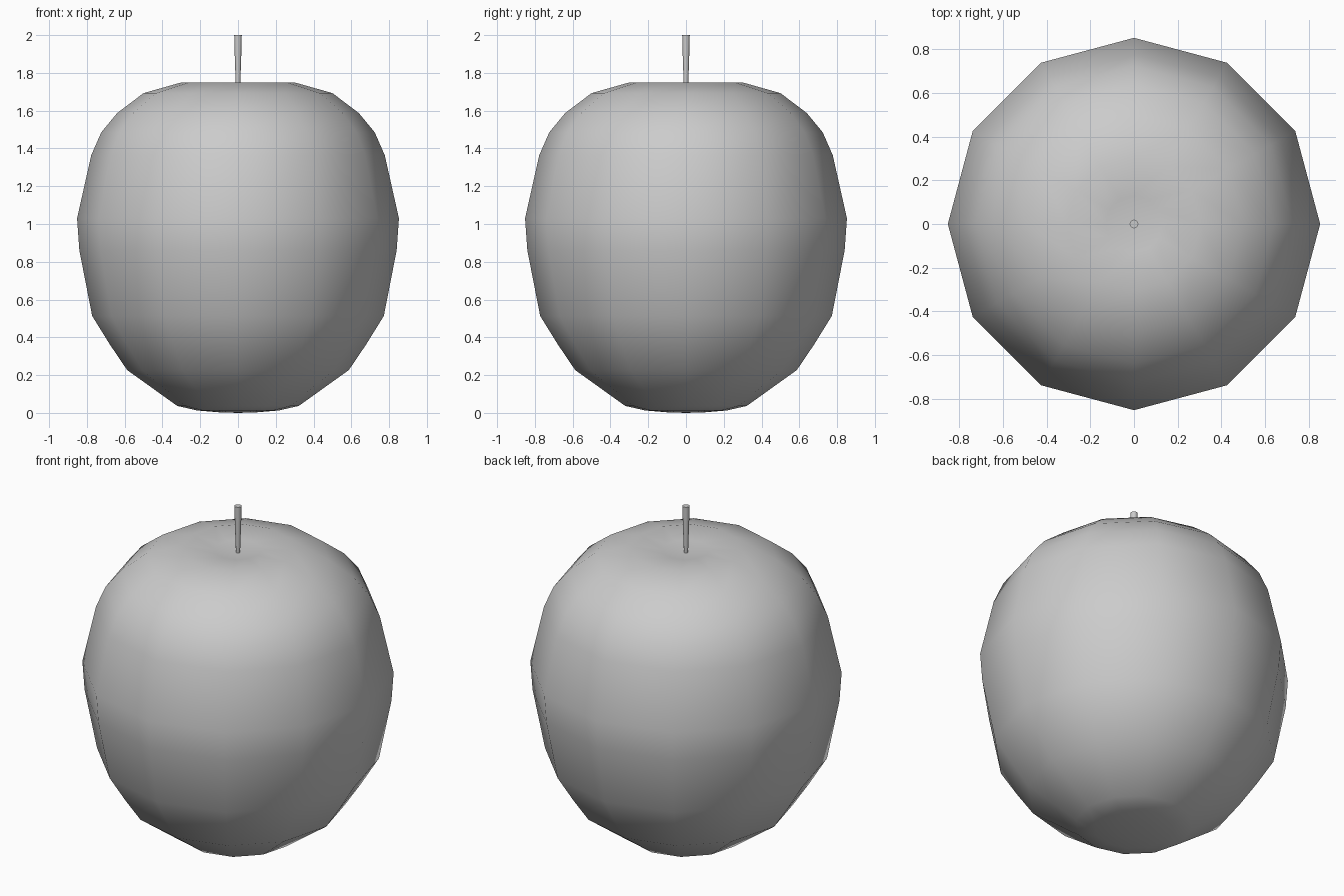
import bpy, bmesh, math

if "Cube" in bpy.data.objects:
    bpy.data.objects.remove(bpy.data.objects["Cube"])

SEG = 12


def lathe(name, profile, seg, angle):
    """Spin a (radius, z) profile round the z axis; zero radius makes a pole."""
    bm = bmesh.new()
    rings = []
    for r, z in profile:
        n = 1 if r == 0 else seg
        rings.append([bm.verts.new((r * math.cos(2 * math.pi * i / seg),
                                    r * math.sin(2 * math.pi * i / seg), z))
                      for i in range(n)])
    for a, b in zip(rings, rings[1:]):
        for i in range(seg):
            j = (i + 1) % seg
            if len(a) == 1:
                bm.faces.new((a[0], b[j], b[i]))
            elif len(b) == 1:
                bm.faces.new((a[i], a[j], b[0]))
            else:
                bm.faces.new((a[i], a[j], b[j], b[i]))
    bmesh.ops.recalc_face_normals(bm, faces=bm.faces)
    mesh = bpy.data.meshes.new(name)
    bm.to_mesh(mesh)
    bm.free()
    obj = bpy.data.objects.new(name, mesh)
    bpy.context.collection.objects.link(obj)
    bpy.ops.object.select_all(action='DESELECT')
    obj.select_set(True)
    bpy.context.view_layer.objects.active = obj
    bpy.ops.object.shade_smooth_by_angle(angle=math.radians(angle))
    return obj


# Fruit body with a rounded base and a shallow dip at the top
lathe("apple_body", [
    (0, 0), (0.10, 0.003), (0.217, 0.013), (0.322, 0.037), (0.587, 0.227),
    (0.677, 0.36), (0.772, 0.513), (0.84, 0.861), (0.852, 1.03),
    (0.777, 1.364), (0.724, 1.485), (0.64, 1.587), (0.50, 1.693),
    (0.305, 1.748), (0.13, 1.735), (0, 1.72)], SEG, 80)

# Thin stem, wider at its tip
lathe("stem", [(0, 1.70), (0.011, 1.70), (0.013, 1.77), (0.017, 1.88),
               (0.02, 2.0), (0, 2.0)], SEG, 40)
